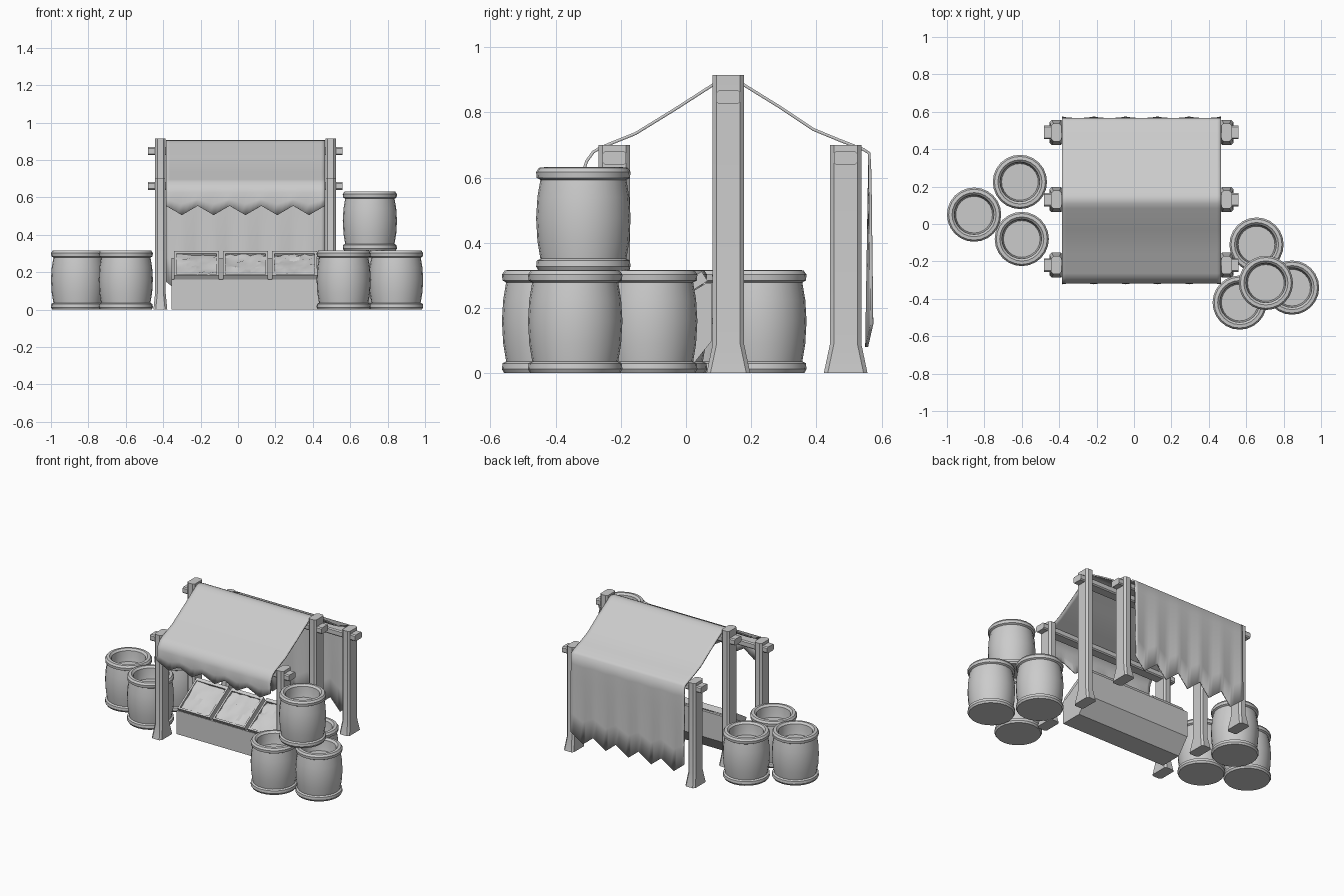
import bpy, bmesh, math, random
from mathutils import Vector

if "Cube" in bpy.data.objects:
    bpy.data.objects.remove(bpy.data.objects["Cube"])
random.seed(4)
CX = 0.04  # stall centre line


def finish(name, bm, angle=35):
    bmesh.ops.recalc_face_normals(bm, faces=bm.faces)
    me = bpy.data.meshes.new(name)
    bm.to_mesh(me)
    bm.free()
    ob = bpy.data.objects.new(name, me)
    bpy.context.collection.objects.link(ob)
    bpy.ops.object.select_all(action='DESELECT')
    ob.select_set(True)
    bpy.context.view_layer.objects.active = ob
    bpy.ops.object.shade_smooth_by_angle(angle=math.radians(angle))
    return ob


def loft(name, rings, cap=True, angle=35):
    bm = bmesh.new()
    vr = [[bm.verts.new(p) for p in r] for r in rings]
    n = len(rings[0])
    for a, b in zip(vr, vr[1:]):
        for i in range(n):
            bm.faces.new((a[i], a[(i + 1) % n], b[(i + 1) % n], b[i]))
    if cap:
        bm.faces.new(vr[0])
        bm.faces.new(vr[-1])
    return finish(name, bm, angle)


def octagon(a, b, c):
    # chamfered rectangle with half sizes a, b and chamfer c
    return [(a, b - c), (a - c, b), (c - a, b), (-a, b - c),
            (-a, c - b), (c - a, -b), (a - c, -b), (a, c - b)]


def prism(name, outline, x0, x1):
    return loft(name, [[(x, y, z) for y, z in outline] for x in (x0, x1)])


# barrels: lathed profile with rims and an open top
BARREL = [(0.138, 0), (0.145, 0.012), (0.143, 0.03), (0.132, 0.036), (0.141, 0.09),
          (0.145, 0.16), (0.141, 0.225), (0.132, 0.278), (0.143, 0.284),
          (0.145, 0.302), (0.136, 0.315), (0.118, 0.317), (0.106, 0.305),
          (0.103, 0.26), (0.098, 0.235)]


def barrel(name, x, y, z=0):
    n = 24
    loft(name, [[(x + r * math.cos(2 * math.pi * i / n),
                  y + r * math.sin(2 * math.pi * i / n), z + h)
                 for i in range(n)] for r, h in BARREL])


for i, p in enumerate([(-0.855, 0.05), (-0.61, 0.225), (-0.6, -0.08), (0.655, -0.11),
                       (0.565, -0.42), (0.845, -0.34), (0.705, -0.315, 0.315)]):
    barrel("barrel_%d" % (i + 1), *p)

# posts with flared feet, and rails passing through each pair
for tag, y, h in (("front", -0.22, 0.70), ("middle", 0.13, 0.915), ("rear", 0.49, 0.70)):
    for side, s in (("left", -1), ("right", 1)):
        x = CX + s * 0.455
        loft("%s_post_%s" % (tag, side),
             [[(x + u, y + v, z) for u, v in octagon(a, b, 0.012)]
              for z, a, b in ((0, 0.037, 0.067), (0.09, 0.028, 0.048), (h, 0.028, 0.048))])
    zc = h - 0.04 if tag != "middle" else h - 0.068
    prism(tag + "_rail", [(y + u, zc + v) for u, v in octagon(0.036, 0.021, 0.007)],
          CX - 0.52, CX + 0.52)

# cloth canopy: draped strip with pleated zigzag hems
TOP = [(-0.313, 0.625), (-0.305, 0.65), (-0.285, 0.678), (-0.262, 0.692), (-0.155, 0.735),
       (-0.03, 0.812), (0.085, 0.886), (0.11, 0.899), (0.13, 0.902), (0.15, 0.899),
       (0.175, 0.886), (0.29, 0.815), (0.39, 0.748), (0.47, 0.715), (0.545, 0.686),
       (0.562, 0.675)]
TEETH, PER = 5, 8
bm = bmesh.new()
cols = []
for i in range(TEETH * PER + 1):
    t = i / PER % 1
    tri = 1 - abs(2 * t - 1)
    x = CX - 0.425 + 0.85 * i / (TEETH * PER)
    col = []
    for k in (1, 0.5):
        hem = 0.555 - 0.05 * tri
        col.append((x, -0.313 + k * 0.012 * (tri - 0.4), 0.625 + k * (hem - 0.625)))
    col += [(x, y, z) for y, z in TOP]
    for k in (0.12, 0.3, 0.5, 0.75, 1):
        hem = 0.15 - 0.07 * tri
        col.append((x, 0.564 - k * 0.016 * (tri - 0.4), 0.675 + k * (hem - 0.675)))
    cols.append([bm.verts.new(p) for p in col])
for a, b in zip(cols, cols[1:]):
    for j in range(len(a) - 1):
        bm.faces.new((a[j], a[j + 1], b[j + 1], b[j]))
cloth = finish("cloth_canopy", bm, 60)
m = cloth.modifiers.new("thickness", 'SOLIDIFY')
m.thickness = 0.009
m.offset = 0

# display counter: wedge with a sloping top
prism("counter", [(-0.15, 0), (-0.15, 0.16), (-0.13, 0.16), (0.06, 0.275), (0.08, 0.275),
                  (0.08, 0.1), (0.0, 0)], CX - 0.395, CX + 0.395)

# three tilted trays: frame bars around lumpy goods
A, B = Vector((0, -0.15, 0.165)), Vector((0, 0.05, 0.29))
S = (B - A).normalized()
N = Vector((0, -S.z, S.y))
L = (B - A).length


def bar(name, x0, x1, s0, s1, h):
    bm = bmesh.new()
    vs = [bm.verts.new(A + S * s + N * n + Vector((x, 0, 0)))
          for n in (-0.015, h) for x, s in ((x0, s0), (x1, s0), (x1, s1), (x0, s1))]
    bmesh.ops.convex_hull(bm, input=vs)
    finish(name, bm)


for k, side in ((-1, "left"), (0, "centre"), (1, "right")):
    x0, x1 = CX + k * 0.262 - 0.12, CX + k * 0.262 + 0.12
    w = 0.012
    bar("tray_left_" + side, x0, x0 + w, 0, L, 0.02)
    bar("tray_right_" + side, x1 - w, x1, 0, L, 0.02)
    bar("tray_front_" + side, x0, x1, 0, w, 0.02)
    bar("tray_back_" + side, x0, x1, L - w, L + 0.01, 0.02)
    bm = bmesh.new()
    n = 8
    g = [[bm.verts.new(A + S * (w + (L - 2 * w) * j / n) + N * random.uniform(0.003, 0.018)
                       + Vector((x0 + w + (x1 - x0 - 2 * w) * i / n, 0, 0)))
          for j in range(n + 1)] for i in range(n + 1)]
    for i in range(n):
        for j in range(n):
            bm.faces.new((g[i][j], g[i + 1][j], g[i + 1][j + 1], g[i][j + 1]))
    finish("goods_" + side, bm, 25)
